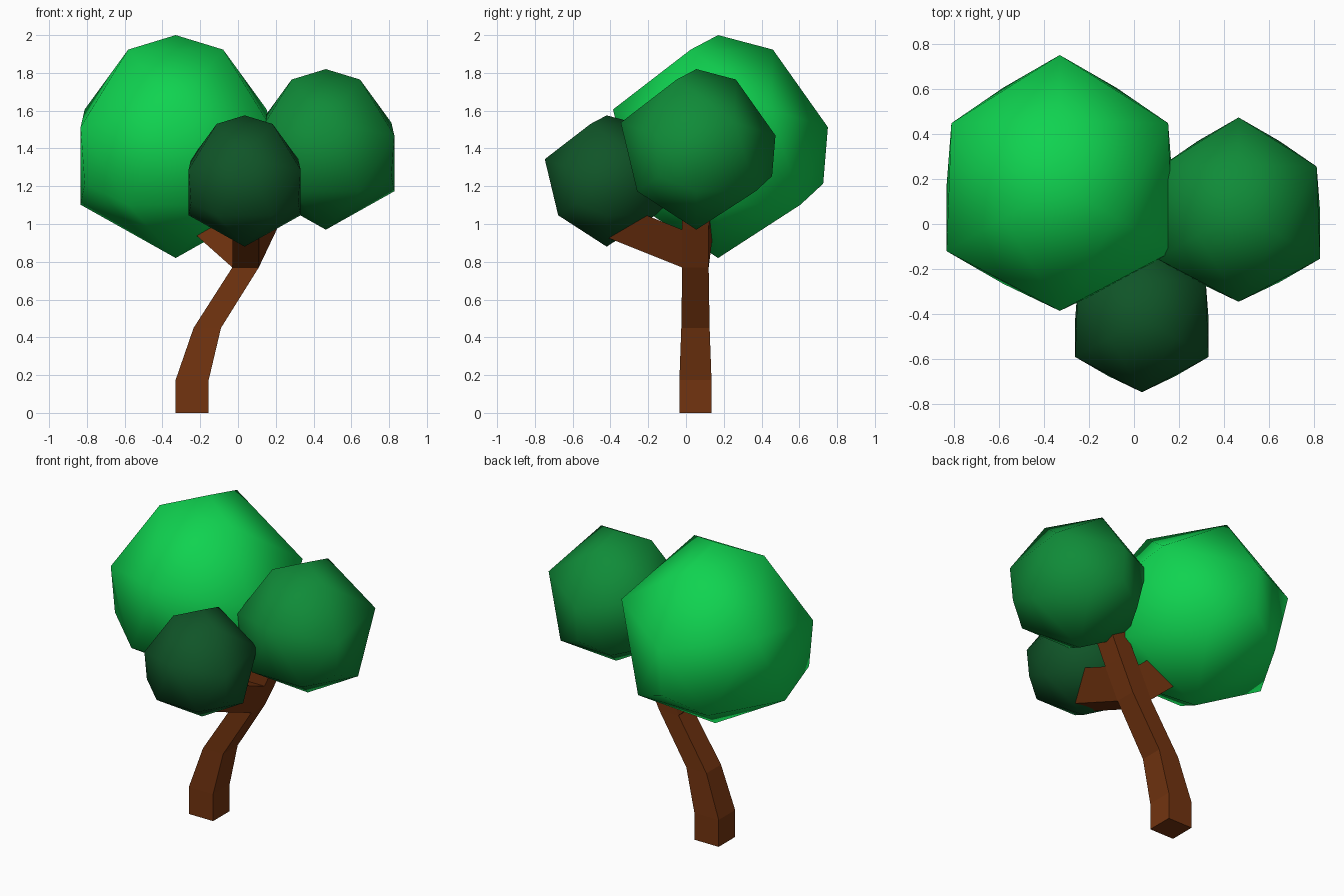
import bpy, bmesh
from math import radians, cos, sin

if "Cube" in bpy.data.objects:
    bpy.data.objects.remove(bpy.data.objects["Cube"])


def material(name, rgb):
    m = bpy.data.materials.new(name)
    m.diffuse_color = (*rgb, 1)
    m.use_nodes = True
    m.node_tree.nodes["Principled BSDF"].inputs["Base Color"].default_value = m.diffuse_color
    return m


def finish(bm, name, mat, smooth):
    bmesh.ops.recalc_face_normals(bm, faces=bm.faces)
    for f in bm.faces:
        f.smooth = smooth
    me = bpy.data.meshes.new(name)
    bm.to_mesh(me)
    bm.free()
    me.materials.append(mat)
    ob = bpy.data.objects.new(name, me)
    bpy.context.collection.objects.link(ob)
    return ob


# Foliage ball: three-fold rings (height, radius, start angle, count) wrapped in a hull
RINGS = [(1, 0, 0, 1), (.870, .492, 90, 3), (.333, .943, -90, 3), (.174, .985, 90, 3),
         (-.333, .943, 90, 3), (-.522, .853, 0, 6), (-1, 0, 0, 1)]


def foliage(name, centre, radius, rgb):
    bm = bmesh.new()
    for z, r, start, n in RINGS:
        for k in range(n):
            a = radians(start + 360 * k / n)
            bm.verts.new((r * cos(a), r * sin(a), z))
    bmesh.ops.convex_hull(bm, input=bm.verts)
    ob = finish(bm, name, material(name + "_green", rgb), True)
    ob.location = centre
    ob.scale = (radius,) * 3


foliage("foliage_large", (-.33, .17, 1.41), .59, (.005, .65, .08))
foliage("foliage_medium", (.465, .055, 1.395), .425, (.005, .26, .04))
foliage("foliage_small", (.035, -.42, 1.2275), .3475, (.005, .09, .021))

# Trunk: square sections (x0, x1, y0, y1, z) lofted upward into the medium ball
SECTIONS = [(-.33, -.155, -.035, .135, 0), (-.33, -.155, -.035, .135, .175),
            (-.235, -.09, -.025, .125, .45), (-.03, .11, -.02, .12, .77),
            (.065, .205, -.02, .12, .97), (.18, .31, -.02, .12, 1.2)]
bm = bmesh.new()
loops = [[bm.verts.new(p) for p in ((a, c, z), (b, c, z), (b, d, z), (a, d, z))]
         for a, b, c, d, z in SECTIONS]
bm.faces.new(loops[0])
bm.faces.new(loops[-1])
sides = [[bm.faces.new((lo[i], lo[(i + 1) % 4], hi[(i + 1) % 4], hi[i])) for i in range(4)]
         for lo, hi in zip(loops, loops[1:])]

# Branches: push the front and left faces of the upper segment out into the other balls
bmesh.ops.recalc_face_normals(bm, faces=bm.faces)
for face, offset in ((sides[3][0], (0, -.40, .16)), (sides[3][3], (-.27, .03, .24))):
    out = bmesh.ops.extrude_discrete_faces(bm, faces=[face])["faces"][0]
    bmesh.ops.translate(bm, verts=out.verts, vec=offset)
finish(bm, "trunk", material("bark_brown", (.17, .034, .005)), False)
